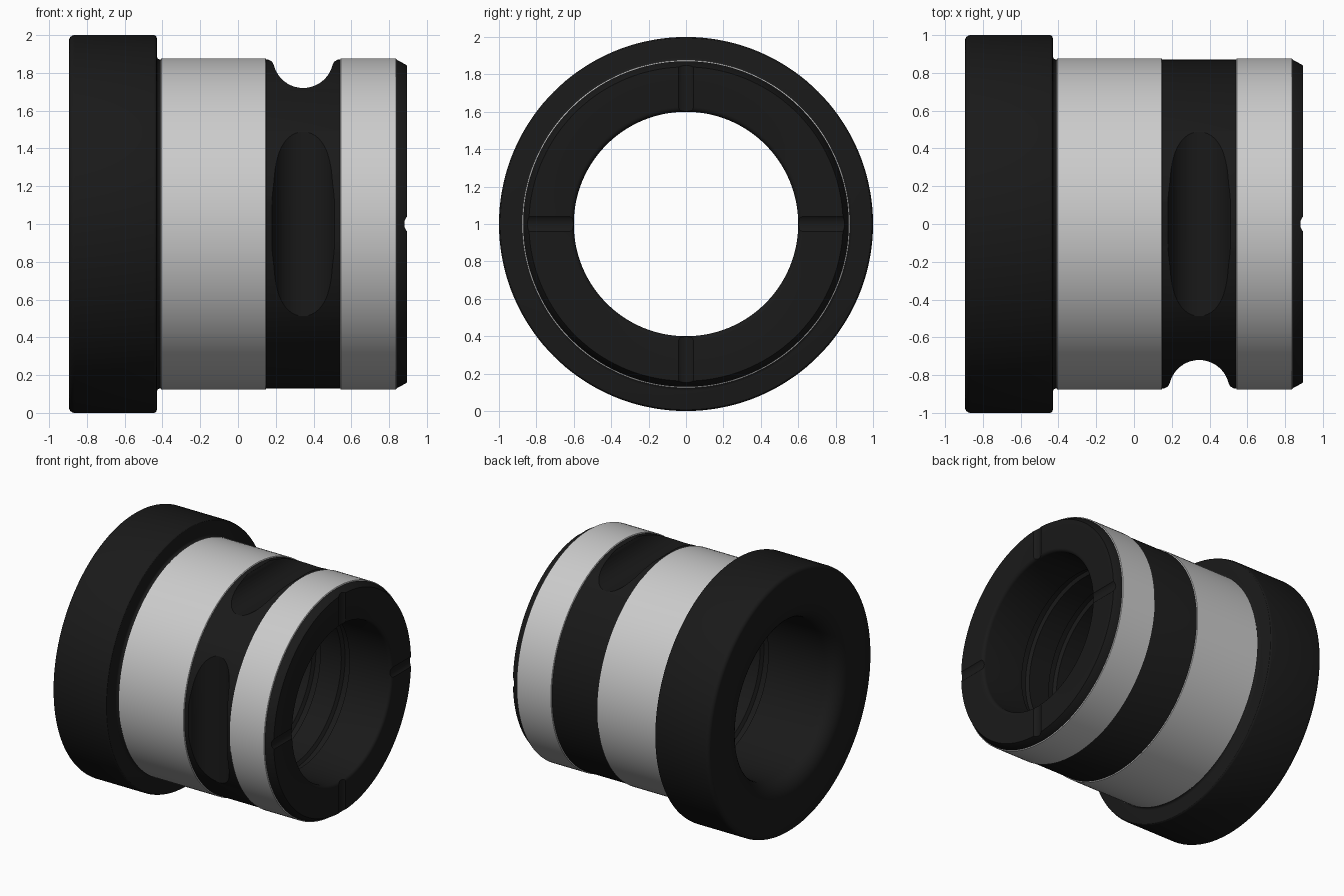
import bpy, bmesh
from math import sin, cos, pi, radians
from mathutils import Matrix

if "Cube" in bpy.data.objects:
    bpy.data.objects.remove(bpy.data.objects["Cube"])

SEG = 144
black = bpy.data.materials.new("black_steel")
black.diffuse_color = (0.01, 0.01, 0.01, 1)
black.use_nodes = True
black.node_tree.nodes["Principled BSDF"].inputs["Base Color"].default_value = black.diffuse_color


def make_object(name, bm, mat=None):
    bmesh.ops.recalc_face_normals(bm, faces=bm.faces)
    me = bpy.data.meshes.new(name)
    bm.to_mesh(me)
    bm.free()
    ob = bpy.data.objects.new(name, me)
    bpy.context.collection.objects.link(ob)
    if mat:
        me.materials.append(mat)
    return ob


def lathe(name, profile, closed, mat=None):
    """Revolve (x, radius) points about the x axis through z = 1."""
    bm = bmesh.new()
    rings = [[bm.verts.new((x, r * cos(2 * pi * i / SEG), 1 + r * sin(2 * pi * i / SEG)))
              for i in range(SEG)] for x, r in profile]
    pairs = list(zip(rings, rings[1:])) + ([(rings[-1], rings[0])] if closed else [])
    for a, b in pairs:
        for i in range(SEG):
            j = (i + 1) % SEG
            bm.faces.new((a[i], a[j], b[j], b[i]))
    return make_object(name, bm, mat)


def arc(cx, cr, rad, a0, a1, n=6):
    return [(cx + rad * cos(radians(a0 + (a1 - a0) * k / n)),
             cr + rad * sin(radians(a0 + (a1 - a0) * k / n))) for k in range(n + 1)]


def prism(name, outline, half):
    """Extrude an (x, z) outline along y."""
    bm = bmesh.new()
    face = bm.faces.new([bm.verts.new((x, -half, z)) for x, z in outline])
    ext = bmesh.ops.extrude_face_region(bm, geom=[face])["geom"]
    bmesh.ops.translate(bm, vec=(0, 2 * half, 0),
                        verts=[v for v in ext if isinstance(v, bmesh.types.BMVert)])
    for f in bm.faces:
        f.smooth = True
    return make_object(name, bm, black)


def smooth(ob):
    bpy.ops.object.select_all(action='DESELECT')
    ob.select_set(True)
    bpy.context.view_layer.objects.active = ob
    bpy.ops.object.shade_smooth_by_angle(angle=radians(30))


# Outer profile: flange, undercut, barrel, chamfered nose
profile = arc(-0.865, 0.97, 0.03, 180, 90) + arc(-0.445, 0.985, 0.015, 90, 0, 3)
profile += arc(-0.41, 0.89, 0.02, 180, 270, 4)
profile += [(0.84, 0.870), (0.895, 0.84)]
# Bore: rounded nose lip, ring-shaped oil grooves, wide rounded mouth
profile += arc(0.87, 0.625, 0.025, 0, -90, 4)
for x in (0.5, 0.25, 0.0, -0.25):
    profile += [(x + 0.035, 0.60), (x + 0.02, 0.625), (x - 0.02, 0.625), (x - 0.035, 0.60)]
profile += arc(-0.775, 0.72, 0.12, -90, -180, 8)
body = lathe("bushing_body", profile, True, black)

# Cutters: crosswise oil pockets on the top and front, nose-face grooves
pocket = [(-0.185, 1.0), (-0.185, 0.871), (-0.165, 0.86), (-0.157, 0.845)]
pocket += arc(0, 0.88, 0.16, 194, 346, 20)
pocket += [(-x, z) for x, z in reversed(pocket[:4])]
pocket = [(x + 0.345, z) for x, z in pocket]
groove = arc(0.941, 0, 0.061, 0, 345, 23)
up = Matrix.Translation((0, 0, 1))
turn = Matrix.Rotation(radians(90), 4, 'X')
cutters = []
for name, outline in (("pocket_cutter", pocket), ("groove_cutter", groove)):
    for m in (up, up @ turn):
        c = prism(name, outline, 1.1)
        c.data.transform(m)
        cutters.append(c)

# The front pocket must face -y
bb = [v.co.y for v in cutters[1].data.vertices]
if sum(bb) > 0:
    cutters[1].data.transform(up @ Matrix.Rotation(pi, 4, 'X') @ up.inverted())

bpy.context.view_layer.objects.active = body
for c in cutters:
    c.hide_render = True
    mod = body.modifiers.new("cut", 'BOOLEAN')
    mod.operation = 'DIFFERENCE'
    mod.solver = 'EXACT'
    mod.object = c
    bpy.ops.object.modifier_apply(modifier=mod.name)
for c in cutters:
    bpy.data.objects.remove(c)
smooth(body)

# Bright ground sleeves on either side of the pocket band
for name, x0, x1 in (("rear_sleeve", -0.41, 0.15), ("nose_sleeve", 0.54, 0.84)):
    smooth(lathe(name, [(x0, 0.869), (x0 + 0.004, 0.877), (x1 - 0.004, 0.877), (x1, 0.869)], False))
